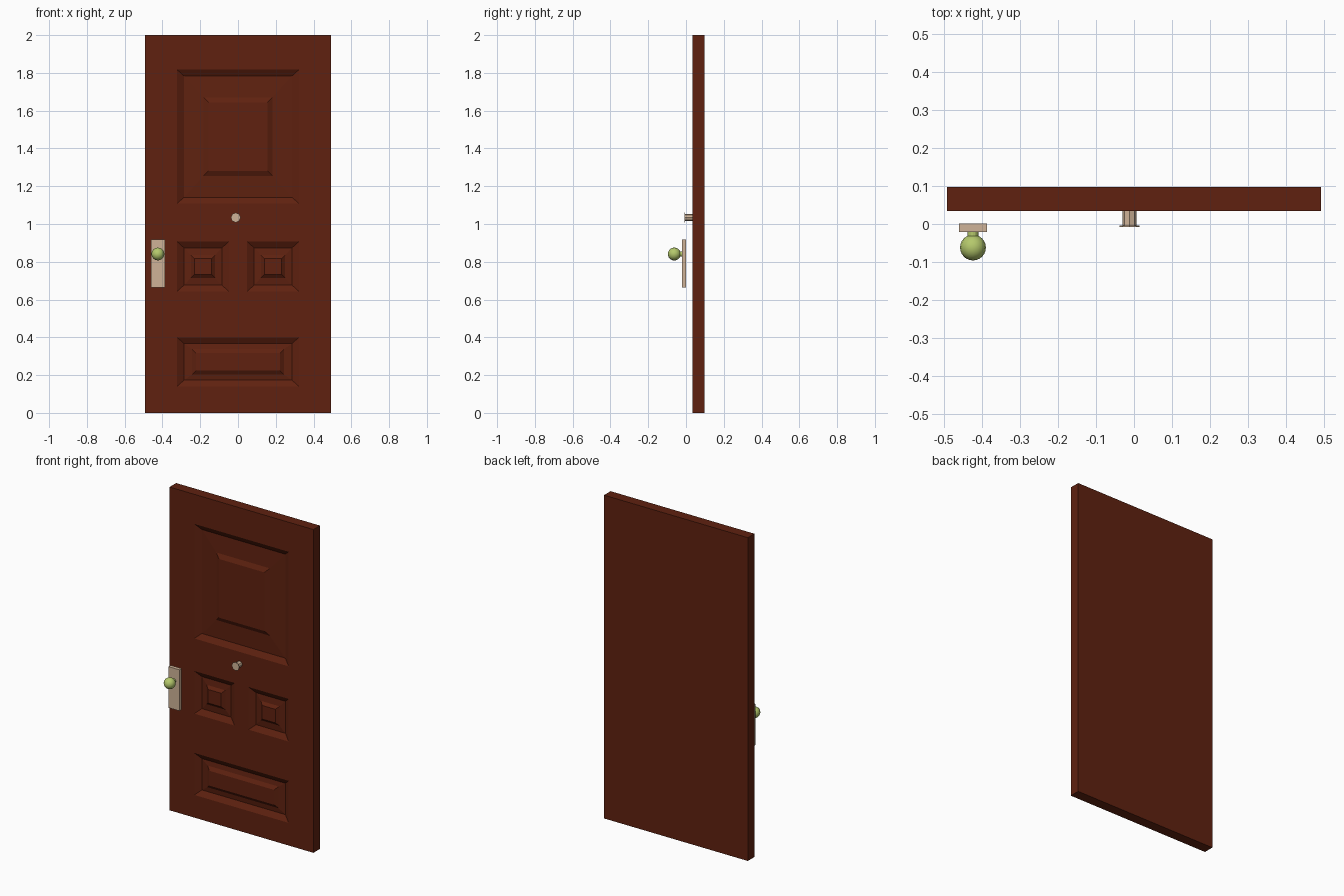
import bpy, bmesh, math
from mathutils import Matrix, Vector

if "Cube" in bpy.data.objects:
    bpy.data.objects.remove(bpy.data.objects["Cube"])

def material(name, rgb):
    m = bpy.data.materials.new(name)
    m.diffuse_color = (*rgb, 1)
    m.use_nodes = True
    m.node_tree.nodes["Principled BSDF"].inputs["Base Color"].default_value = m.diffuse_color
    return m

wood = material("red_brown_wood", (0.115, 0.0155, 0.005))
tan = material("tan_metal", (0.62, 0.45, 0.31))
green = material("yellow_green_brass", (0.46, 0.58, 0.15))

def make_object(name, bm, mat, smooth=False):
    bmesh.ops.remove_doubles(bm, verts=bm.verts, dist=1e-5)
    mesh = bpy.data.meshes.new(name)
    bm.to_mesh(mesh)
    bm.free()
    mesh.materials.append(mat)
    for p in mesh.polygons:
        p.use_smooth = smooth
    ob = bpy.data.objects.new(name, mesh)
    bpy.context.collection.objects.link(ob)
    return ob

# Door slab with panelled front
HW, Y0, Y1, H = 0.492, 0.034, 0.098, 2.0
# each panel: x0, x1, z0, z1, inner x inset, inner z inset, raised edge width
panels = [
    (-0.323, 0.323, 1.108, 1.817, 0.14, 0.146, 0.027),
    (-0.323, -0.048, 0.643, 0.907, 0.074, 0.072, 0.018),
    (0.048, 0.323, 0.643, 0.907, 0.074, 0.072, 0.018),
    (-0.323, 0.323, 0.14, 0.40, 0.08, 0.063, 0.021),
]
bm = bmesh.new()

def face(*pts):
    return bm.faces.new([bm.verts.new(p) for p in pts])

def rect(x0, x1, z0, z1, y):
    return [(x0, y, z0), (x1, y, z0), (x1, y, z1), (x0, y, z1)]

front = rect(-HW, HW, 0, H, Y0)
back = rect(-HW, HW, 0, H, Y1)
face(*reversed(back))
for i in range(4):
    j = (i + 1) % 4
    face(front[j], front[i], back[i], back[j])

# flat stiles and rails around the panels
xs = [-HW, -0.323, -0.048, 0.048, 0.323, HW]
zs = [0, 0.14, 0.40, 0.643, 0.907, 1.108, 1.817, H]
for xa, xb in zip(xs, xs[1:]):
    for za, zb in zip(zs, zs[1:]):
        cx, cz = (xa + xb) / 2, (za + zb) / 2
        if not any(p[0] < cx < p[1] and p[2] < cz < p[3] for p in panels):
            face(*rect(xa, xb, za, zb, Y0))

# sunken border, gently rising field and raised centre of each panel
for x0, x1, z0, z1, ix, iz, e in panels:
    steps = [(0, 0, 0), (0.037, 0.033, 0.021), (ix, iz, 0.016), (ix + e, iz + e, 0.002)]
    rings = [rect(x0 + a, x1 - a, z0 + b, z1 - b, Y0 + d) for a, b, d in steps]
    for ra, rb in zip(rings, rings[1:]):
        for i in range(4):
            j = (i + 1) % 4
            face(ra[i], ra[j], rb[j], rb[i])
    face(*rings[-1])
make_object("door_slab", bm, wood)

# Lathe-like cylinders along y
def cylinder(name, x, z, ya, yb, r, n, mat):
    b = bmesh.new()
    mtx = Matrix.Translation((x, (ya + yb) / 2, z)) @ Matrix.Rotation(math.pi / 2, 4, 'X')
    bmesh.ops.create_cone(b, cap_ends=True, segments=n, radius1=r, radius2=r,
                          depth=abs(yb - ya), matrix=mtx)
    return make_object(name, b, mat)

# Peephole
cylinder("peephole_tube", -0.012, 1.034, 0.036, -0.004, 0.018, 8, tan)
cylinder("peephole_flange", -0.012, 1.034, -0.004, -0.008, 0.026, 8, tan)

# Handle plate
b = bmesh.new()
bmesh.ops.create_cube(b, size=1, matrix=Matrix.Translation((-0.424, -0.01, 0.791))
                      @ Matrix.Diagonal((0.074, 0.022, 0.254, 1)))
make_object("handle_plate", b, tan)

# Knob and its stem
cylinder("knob_stem", -0.424, 0.841, -0.018, -0.045, 0.014, 16, green)
b = bmesh.new()
bmesh.ops.create_uvsphere(b, u_segments=16, v_segments=12, radius=0.034,
                          matrix=Matrix.Translation((-0.424, -0.062, 0.841))
                          @ Matrix.Rotation(math.pi / 2, 4, 'X'))
make_object("knob", b, green, smooth=True)
